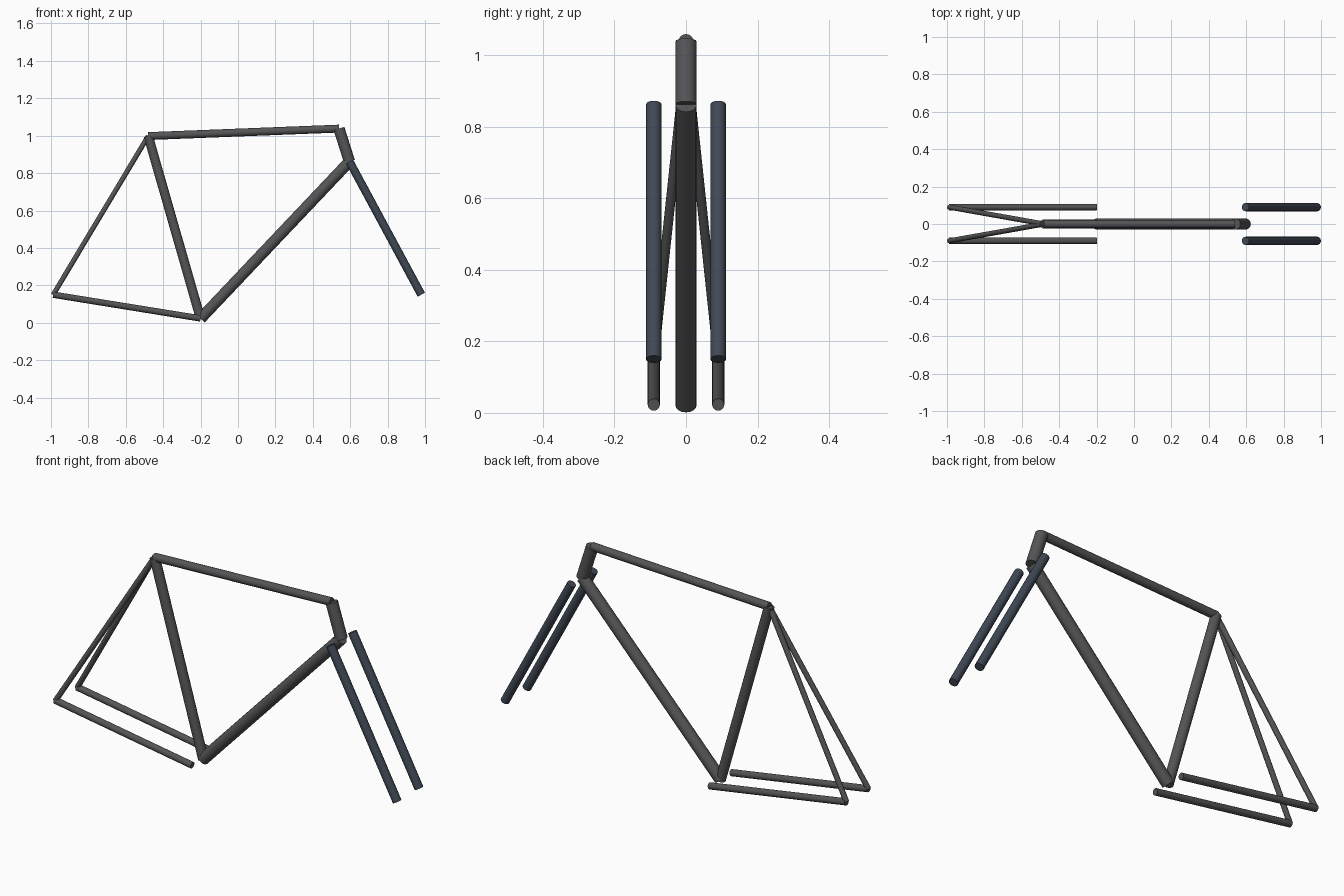
import bpy
import math
from mathutils import Vector

if "Cube" in bpy.data.objects:
    bpy.data.objects.remove(bpy.data.objects["Cube"])


def paint(name, rgb):
    m = bpy.data.materials.new(name)
    m.diffuse_color = (*rgb, 1)
    m.use_nodes = True
    m.node_tree.nodes["Principled BSDF"].inputs["Base Color"].default_value = m.diffuse_color
    return m


frame_mat = paint("frame_grey", (0.09, 0.09, 0.095))
fork_mat = paint("fork_blue_grey", (0.05, 0.065, 0.09))


def tube(name, a, b, radius, mat=frame_mat):
    """Capped straight tube from a to b."""
    a, b = Vector(a), Vector(b)
    d = b - a
    bpy.ops.mesh.primitive_cylinder_add(
        vertices=16, radius=radius, depth=d.length, location=(a + b) / 2,
        rotation=d.to_track_quat('Z', 'Y').to_euler())
    ob = bpy.context.object
    ob.name = name
    ob.data.materials.append(mat)
    bpy.ops.object.shade_smooth_by_angle(angle=math.radians(35))
    return ob


# Joints of the frame
seat_top = (-0.48, 0, 0.998)
crank = (-0.2, 0, 0.022)
head_top = (0.54, 0, 1.038)
head_low = (0.596, 0, 0.862)

# Main triangle
tube("top_tube", seat_top, head_top, 0.021)
tube("seat_tube", crank, seat_top, 0.025)
tube("down_tube", crank, head_low, 0.03)
tube("head_tube", head_low, head_top, 0.03)

# Paired rear stays and fork blades
for side, y in (("right", -0.09), ("left", 0.09)):
    axle = (-0.988, y, 0.15)
    tube(f"chain_stay_{side}", (-0.2, y, 0.023), axle, 0.017)
    tube(f"seat_stay_{side}", axle, seat_top, 0.0135)
    tube(f"fork_blade_{side}", (0.596, y, 0.862), (0.98, y, 0.15), 0.022, fork_mat)
